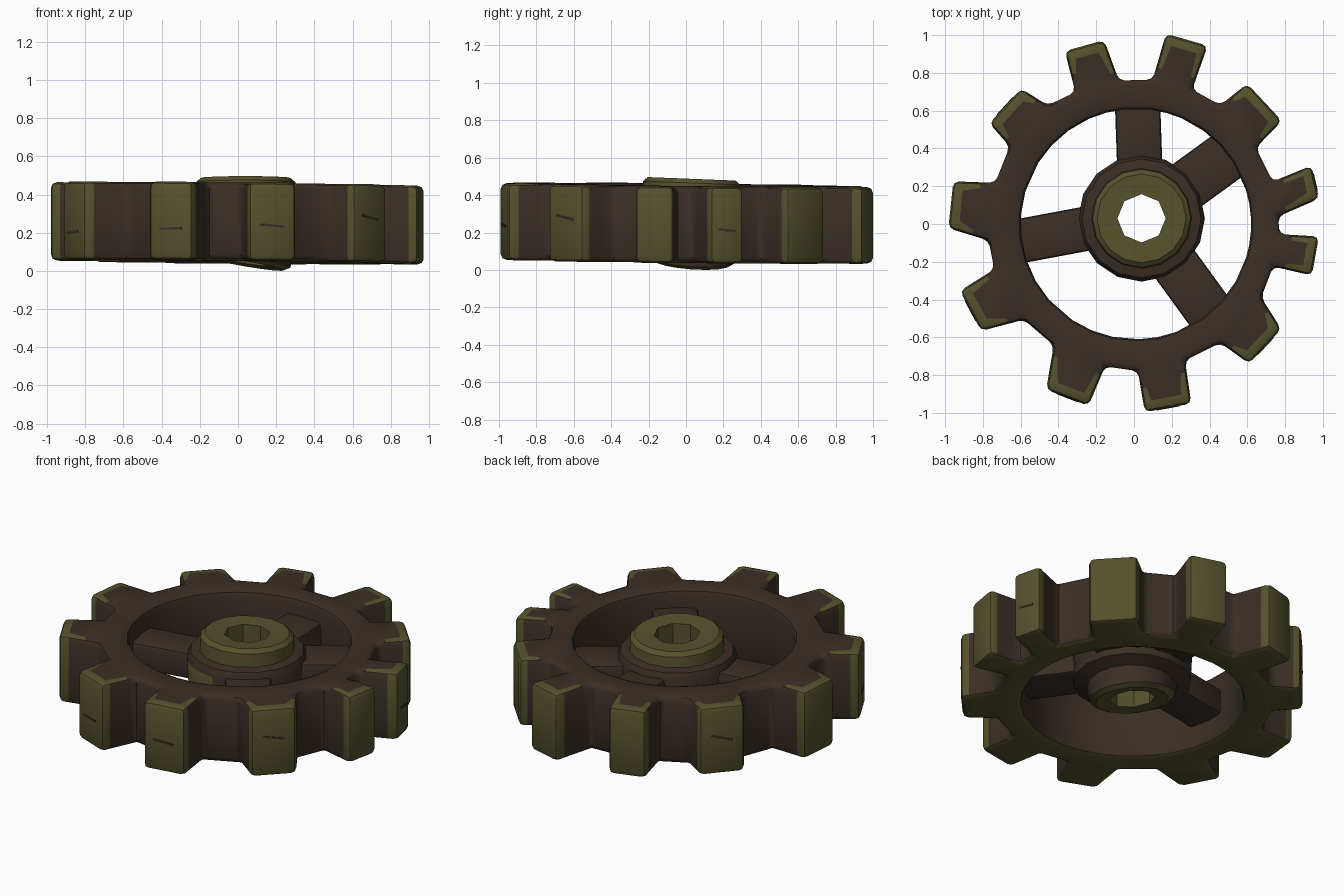
import bpy, bmesh, random
from math import radians, cos, sin, pi
from mathutils import Vector, Matrix

random.seed(4)
if "Cube" in bpy.data.objects:
    bpy.data.objects.remove(bpy.data.objects["Cube"], do_unlink=True)


def make_material(name, rgb):
    mat = bpy.data.materials.new(name)
    mat.use_nodes = True
    mat.diffuse_color = (*rgb, 1)
    mat.node_tree.nodes["Principled BSDF"].inputs["Base Color"].default_value = (*rgb, 1)
    return mat


MATERIALS = [make_material("dark brown wood", (0.042, 0.028, 0.019)),
             make_material("olive moss", (0.092, 0.084, 0.027))]
BROWN, MOSS = 0, 1
TOP, BOTTOM = 0.455, 0.045
HUB = Vector((0.04, 0.03, 0))


def polar(degrees, radius):
    a = radians(degrees)
    return Vector((radius * cos(a), radius * sin(a), 0))


def finish(name, bm, bevel=0.0):
    """Turn a bmesh into an object with rounded edges and smooth shading."""
    bmesh.ops.recalc_face_normals(bm, faces=bm.faces)
    mesh = bpy.data.meshes.new(name)
    bm.to_mesh(mesh)
    bm.free()
    for mat in MATERIALS:
        mesh.materials.append(mat)
    obj = bpy.data.objects.new(name, mesh)
    bpy.context.collection.objects.link(obj)
    bpy.ops.object.select_all(action="DESELECT")
    obj.select_set(True)
    bpy.context.view_layer.objects.active = obj
    if bevel:
        mod = obj.modifiers.new("worn edges", "BEVEL")
        mod.width, mod.segments = bevel, 2
        mod.limit_method, mod.angle_limit = "ANGLE", radians(35)
        bpy.ops.object.modifier_apply(modifier=mod.name)
    bpy.ops.object.shade_smooth_by_angle(angle=radians(35))
    return obj


# Teeth: base angle, half base angle, tip angle, tip radius, half tip width
TEETH = [
    (10, 7, 13, 0.985, 0.09), (43, 11, 43, 0.945, 0.135),
    (74.6, 8, 74, 1.015, 0.115), (105, 9, 105.5, 0.98, 0.108),
    (137, 11, 137.5, 0.925, 0.125), (175, 11.5, 174, 0.975, 0.125),
    (209.5, 11.5, 208, 0.98, 0.12), (247.5, 11, 249, 0.985, 0.12),
    (281, 9.5, 280.5, 0.99, 0.125), (318, 12, 317, 0.95, 0.125),
    (349.5, 6.5, 350, 0.975, 0.105)]
RIM_OUTER, RIM_INNER = 0.77, 0.61

# Toothed rim
bm = bmesh.new()


def column(p):
    """A pair of vertices, one on the upper and one on the lower side."""
    sag = 0.01 * (p.x + p.y)
    return (bm.verts.new((p.x, p.y, TOP - sag)),
            bm.verts.new((p.x, p.y, BOTTOM - sag)))


def cap(columns, mat):
    bm.faces.new([c[0] for c in columns]).material_index = mat
    bm.faces.new([c[1] for c in reversed(columns)]).material_index = MOSS


def wall(a, b, mat):
    bm.faces.new((a[0], b[0], b[1], a[1])).material_index = mat


rim = []
for base, half, angle, radius, width in TEETH:
    tip, out = polar(angle, radius), polar(angle, 1)
    side = Vector((-out.y, out.x, 0))
    sides = []
    for s in (-1, 1):
        foot = polar(base + s * half, RIM_OUTER + random.uniform(-0.01, 0.01))
        corner = tip + side * s * width
        shoulder = foot.lerp(corner, random.uniform(0.2, 0.45))
        edge = foot.lerp(corner, 0.76)
        patch = corner - out * 0.055 - side * s * 0.045
        sides.append([column(p) for p in (foot, shoulder, edge, corner, patch)])
    for foot, shoulder, edge, corner, patch in sides:
        wall(foot, shoulder, BROWN)
        wall(shoulder, edge, BROWN)
        wall(edge, corner, MOSS)
        cap([shoulder, edge, corner, patch], MOSS)
    (f0, s0, e0, c0, p0), (f1, s1, e1, c1, p1) = sides
    wall(c0, c1, MOSS)
    cap([f0, s0, s1, f1], BROWN)
    cap([s0, p0, p1, s1], BROWN)
    cap([p0, c0, c1, p1], MOSS)
    inner = [column(polar(base + k * half, RIM_INNER) + Vector((0.01, 0, 0)))
             for k in (-1, 0, 1)]
    cap([f0, f1] + inner[::-1], BROWN)
    wall(inner[0], inner[1], BROWN)
    wall(inner[1], inner[2], BROWN)
    rim.append((f0, f1, inner))
for (a0, a1, ai), (b0, b1, bi) in zip(rim, rim[1:] + rim[:1]):
    cap([a1, b0, bi[0], ai[2]], BROWN)
    wall(a1, b0, BROWN)
    wall(ai[2], bi[0], BROWN)
finish("toothed_rim", bm, 0.03)


def add_box(name, size, matrix, mat, bevel=0.0):
    bm = bmesh.new()
    bmesh.ops.create_cube(bm, size=1, matrix=matrix @ Matrix.Diagonal((*size, 1)))
    for f in bm.faces:
        f.material_index = mat
    return finish(name, bm, bevel)


# Four sunken spokes between hub and rim
for i, (angle, width) in enumerate([(92, 0.24), (36, 0.27), (-54, 0.255), (190.6, 0.235)]):
    middle = HUB + polar(angle, 0.44) + Vector((0, 0, 0.27))
    turn = Matrix.Rotation(radians(angle), 4, "Z")
    add_box(f"spoke_{i + 1}", (0.48, width, 0.16), Matrix.Translation(middle) @ turn, BROWN, 0.02)

# Hub: stepped lathe with an eight-sided bore and a crooked lower collar
PROFILE = [(0.128, 0.05), (0.2, 0.04), (0.235, 0.06), (0.25, 0.12), (0.325, 0.15),
           (0.335, 0.34), (0.315, 0.385), (0.265, 0.395), (0.26, 0.465),
           (0.235, 0.487), (0.128, 0.48)]
SEGMENTS = 16
bm = bmesh.new()
rings = []
for i in range(SEGMENTS):
    a = 2 * pi * i / SEGMENTS
    ring = []
    for r, z in PROFILE:
        if r < 0.15 and i % 2:
            r *= cos(pi / 8)
        x, y = r * cos(a), r * sin(a)
        if z < 0.1:
            z -= 0.17 * x + 0.07 * y
        elif z > 0.45:
            z -= 0.04 * y
        ring.append(bm.verts.new((HUB.x + x, HUB.y + y, z)))
    rings.append(ring)
count = len(PROFILE)
for i in range(SEGMENTS):
    a, b = rings[i], rings[(i + 1) % SEGMENTS]
    for j in range(count):
        k = (j + 1) % count
        face = bm.faces.new((a[j], b[j], b[k], a[k]))
        mossy_flank = j == 4 and 9 <= i <= 11
        face.material_index = BROWN if 2 <= j <= 6 and not mossy_flank else MOSS
hub = finish("hub", bm)
lowest = min(v.co.z for v in hub.data.vertices)
for v in hub.data.vertices:
    if v.co.z < 0.11:
        v.co.z -= lowest

# Short dark cracks on some tooth tips
for i in (0, 4, 6, 7, 8, 9):
    base, half, angle, radius, width = TEETH[i]
    place = Matrix.Translation(polar(angle, radius) + Vector((0, 0, random.uniform(0.2, 0.28))))
    turn = Matrix.Rotation(radians(angle), 4, "Z") @ Matrix.Rotation(random.uniform(-0.3, 0.3), 4, "X")
    add_box(f"crack_{i + 1}", (0.006, width, 0.012), place @ turn, BROWN)
